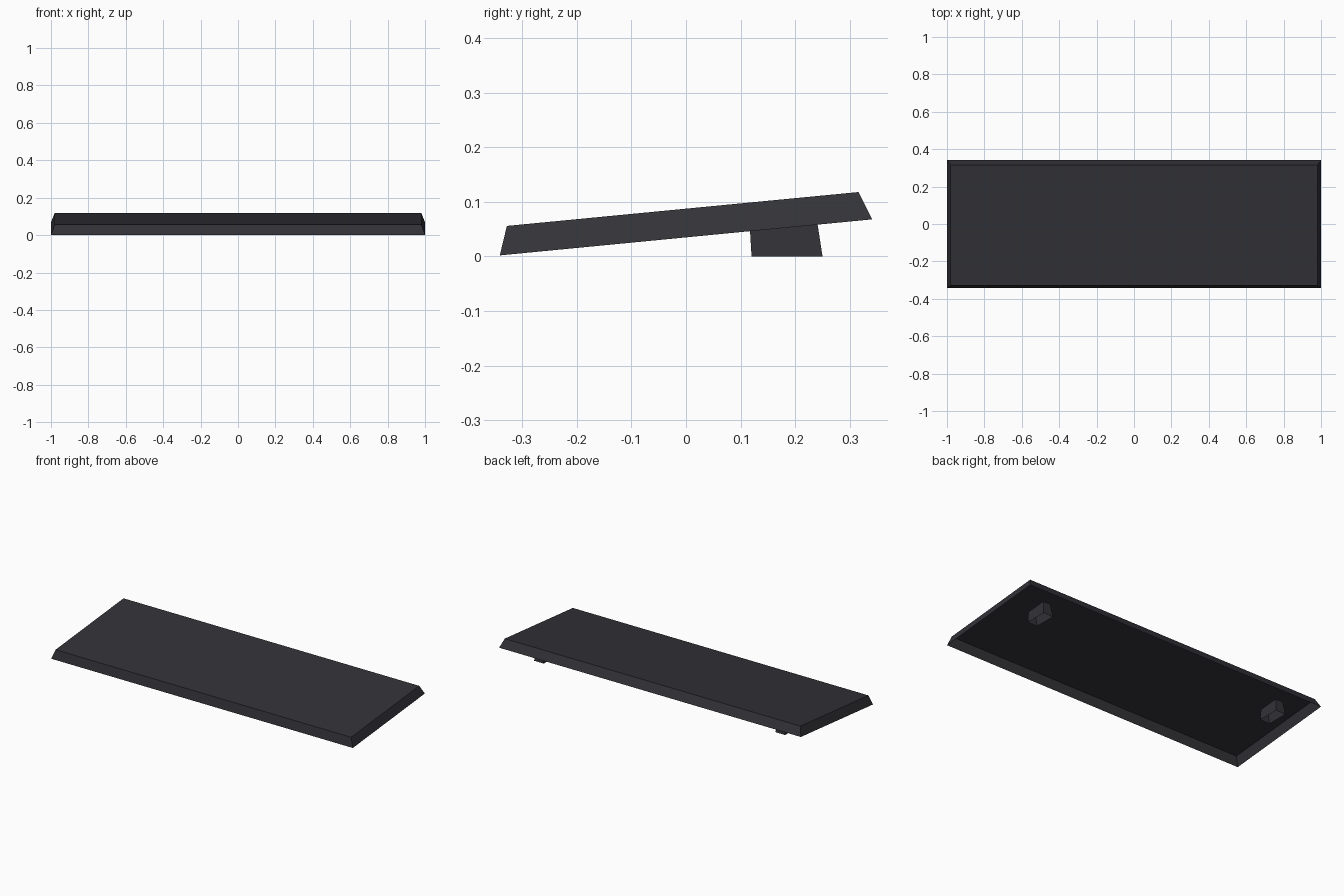
import bpy, bmesh

if "Cube" in bpy.data.objects:
    bpy.data.objects.remove(bpy.data.objects["Cube"])

mat = bpy.data.materials.new("charcoal")
mat.diffuse_color = (0.032, 0.032, 0.039, 1)
mat.use_nodes = True
mat.node_tree.nodes["Principled BSDF"].inputs["Base Color"].default_value = mat.diffuse_color


def tapered_box(name, low, high, cap_top):
    """Four-sided shell, open below. low/high = (x0, x1, y0, y1, z at y0, z at y1)."""
    bm = bmesh.new()

    def ring(r):
        x0, x1, y0, y1, za, zb = r
        return [bm.verts.new(p) for p in
                ((x0, y0, za), (x1, y0, za), (x1, y1, zb), (x0, y1, zb))]

    a, b = ring(low), ring(high)
    for i in range(4):
        j = (i + 1) % 4
        bm.faces.new((a[i], a[j], b[j], b[i]))
    if cap_top:
        bm.faces.new(b)
    me = bpy.data.meshes.new(name)
    bm.to_mesh(me)
    bm.free()
    me.materials.append(mat)
    ob = bpy.data.objects.new(name, me)
    bpy.context.collection.objects.link(ob)
    return ob


# Tilted shell, hollow underneath
tapered_box("slab_shell",
            (-1.0, 1.0, -0.341, 0.341, 0.002, 0.068),
            (-0.98, 0.98, -0.328, 0.316, 0.056, 0.118), True)

# Two small hollow feet under the rear edge
for side, cx in (("left", -0.8), ("right", 0.8)):
    tapered_box(side + "_foot",
                (cx - 0.032, cx + 0.032, 0.12, 0.25, 0.0, 0.0),
                (cx - 0.024, cx + 0.024, 0.116, 0.238, 0.068, 0.078), False)
